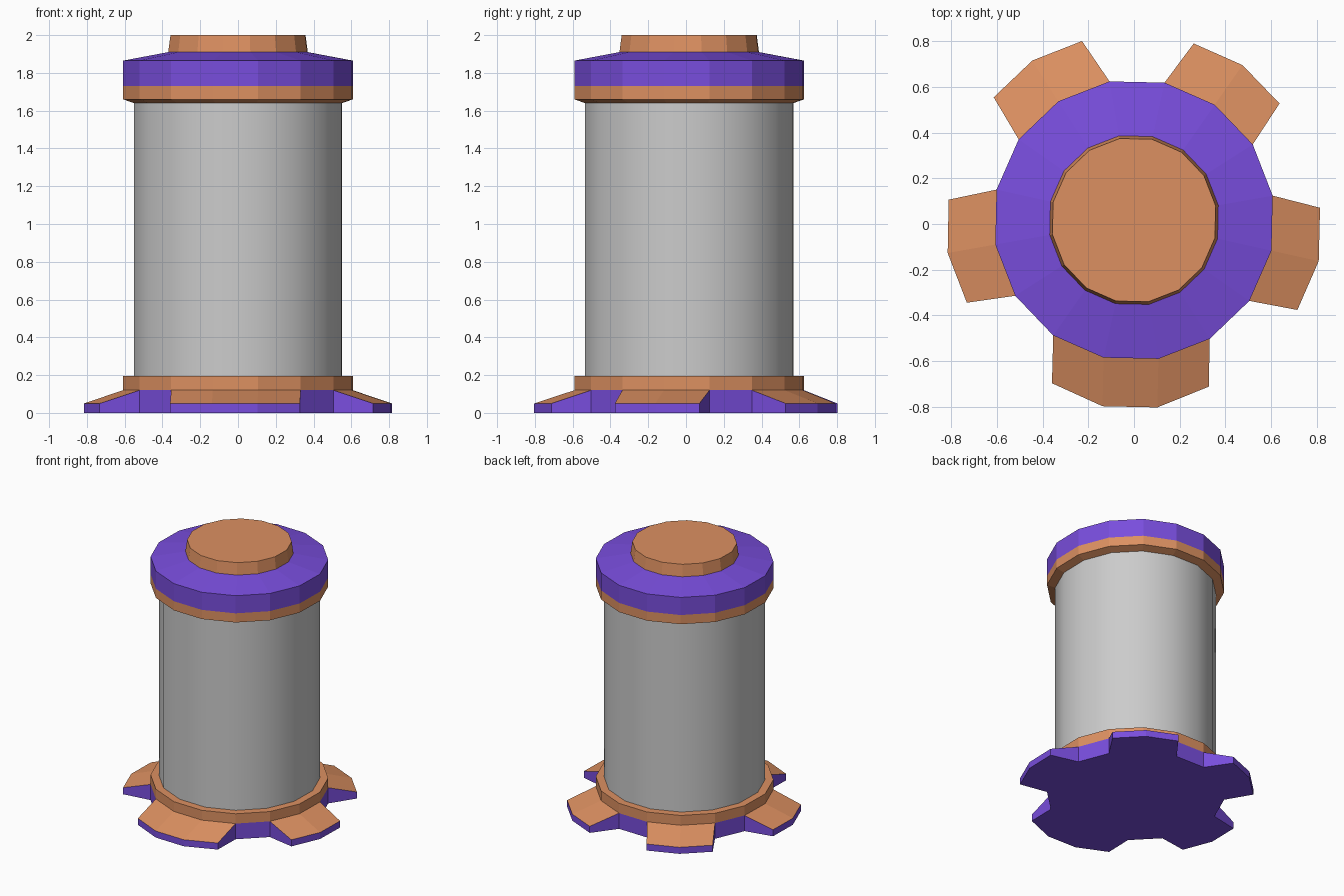
import bpy, bmesh
from math import radians, cos, sin

if "Cube" in bpy.data.objects:
    bpy.data.objects.remove(bpy.data.objects["Cube"])

SIDES, STEP, START = 16, 22.5, 10.0
CY = 0.017          # axis offset so that the five feet are centred in y


def material(name, rgb):
    m = bpy.data.materials.new(name)
    m.diffuse_color = (*rgb, 1)
    m.use_nodes = True
    m.node_tree.nodes["Principled BSDF"].inputs["Base Color"].default_value = m.diffuse_color
    return m


copper = material("copper", (0.72, 0.28, 0.12))
purple = material("purple", (0.19, 0.075, 0.72))


def polar(r, deg, z):
    a = radians(deg)
    return (r * cos(a), CY + r * sin(a), z)


def ring(bm, r, z):
    return [bm.verts.new(polar(r, START + STEP * k, z)) for k in range(SIDES)]


def finish(bm, name, mats):
    me = bpy.data.meshes.new(name)
    bm.to_mesh(me)
    bm.free()
    for m in mats:
        me.materials.append(m)
    ob = bpy.data.objects.new(name, me)
    bpy.context.collection.objects.link(ob)
    return ob


def lathe(name, profile, mats=(), slots=None, cap_top=False):
    """Turn a bottom-to-top (radius, z) profile; slots gives a material per band."""
    bm = bmesh.new()
    rings = [ring(bm, r, z) for r, z in profile]
    for i, (lo, hi) in enumerate(zip(rings, rings[1:])):
        for k in range(SIDES):
            n = (k + 1) % SIDES
            f = bm.faces.new((lo[k], lo[n], hi[n], hi[k]))
            f.material_index = slots[i] if slots else 0
    if cap_top:
        f = bm.faces.new(rings[-1])
        f.material_index = slots[-1]
    return finish(bm, name, mats)


# Smooth grey cylinder
body = lathe("body", [(0.56, 0.195), (0.56, 1.64)])
for p in body.data.polygons:
    p.use_smooth = True

# Copper collar around the bottom of the body
lathe("bottom_collar", [(0.617, 0.12), (0.617, 0.195), (0.56, 0.195)], [copper])

# Lid: copper rim, purple band and shoulder, copper knob
lathe("lid",
      [(0.56, 1.64), (0.617, 1.66), (0.617, 1.73), (0.617, 1.865),
       (0.375, 1.91), (0.363, 2.0)],
      [copper, purple], [0, 0, 1, 1, 0], cap_top=True)

# Base plate with five sloped feet (first side index, number of sides)
feet = [(1, 2), (4, 2), (7, 2), (10, 3), (14, 2)]
outer_shape = {
    2: [(6.2, 0.817), (0, 0.829), (-6.2, 0.817)],
    3: [(8.3, 0.80), (2.9, 0.827), (-2.9, 0.827), (-8.3, 0.80)],
}
bm = bmesh.new()
low, high = ring(bm, 0.617, 0), ring(bm, 0.617, 0.12)
bm.faces.new(low[::-1])
footed = set()
for first, count in feet:
    idx = [(first + j) % SIDES for j in range(count + 1)]
    footed.update(idx[:-1])
    spots = [(r, START + STEP * (first + j) + turn)
             for j, (turn, r) in enumerate(outer_shape[count])]
    ob = [bm.verts.new(polar(r, a, 0)) for r, a in spots]
    ot = [bm.verts.new(polar(r, a, 0.05)) for r, a in spots]
    ib, it = [low[i] for i in idx], [high[i] for i in idx]
    for j in range(count):
        bm.faces.new((ib[j], ib[j + 1], ob[j + 1], ob[j]))
        bm.faces.new((ob[j], ob[j + 1], ot[j + 1], ot[j]))
        bm.faces.new((it[j], ot[j], ot[j + 1], it[j + 1])).material_index = 1
    bm.faces.new((ib[0], ob[0], ot[0], it[0]))
    bm.faces.new((it[-1], ot[-1], ob[-1], ib[-1]))
# Plate walls in the gaps between feet
for k in set(range(SIDES)) - footed:
    n = (k + 1) % SIDES
    bm.faces.new((low[k], low[n], high[n], high[k]))
finish(bm, "footed_base", [purple, copper])
